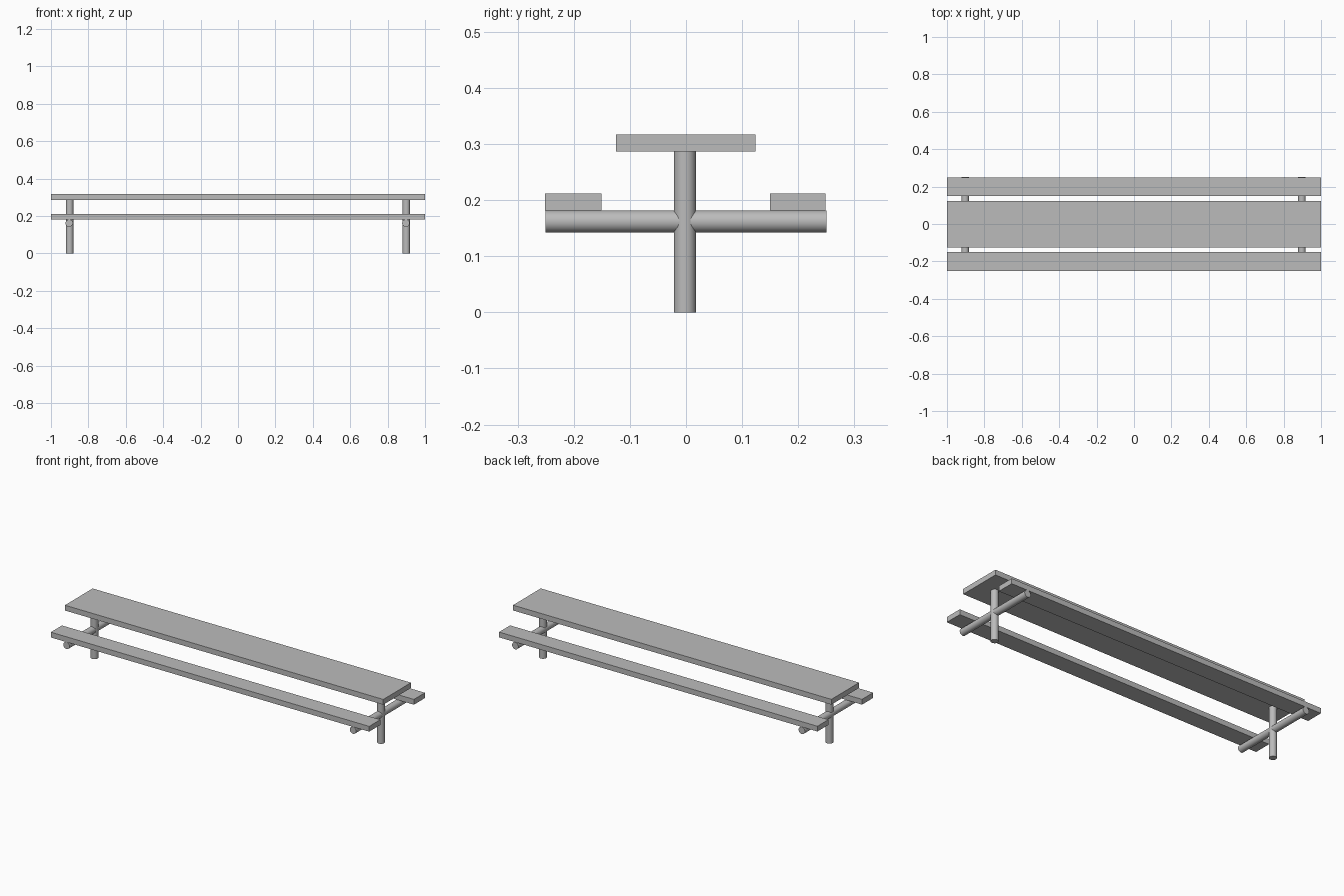
import bpy
import math

cube = bpy.data.objects.get("Cube")
if cube:
    bpy.data.objects.remove(cube, do_unlink=True)

grey = bpy.data.materials.new("plain_grey")
grey.use_nodes = True
colour = (0.5, 0.5, 0.5, 1)
grey.diffuse_color = colour
grey.node_tree.nodes["Principled BSDF"].inputs["Base Color"].default_value = colour


def board(name, y0, y1, z0, z1):
    """Full-length plank between the given y and z limits."""
    bpy.ops.mesh.primitive_cube_add(size=1, location=(0, (y0 + y1) / 2, (z0 + z1) / 2))
    ob = bpy.context.object
    ob.name = name
    ob.scale = (2, y1 - y0, z1 - z0)
    bpy.ops.object.transform_apply(location=False, rotation=False, scale=True)
    ob.data.materials.append(grey)


def tube(name, location, length, tilt=0):
    """Round capped bar, upright unless tilted about x."""
    bpy.ops.mesh.primitive_cylinder_add(vertices=48, radius=0.0197, depth=length,
                                        location=location, rotation=(tilt, 0, 0))
    ob = bpy.context.object
    ob.name = name
    ob.data.materials.append(grey)
    bpy.ops.object.shade_smooth_by_angle(angle=math.radians(40))


# Table top and the two bench seats
board("table_top", -0.125, 0.124, 0.287, 0.317)
board("front_seat", -0.251, -0.151, 0.182, 0.212)
board("back_seat", 0.15, 0.249, 0.182, 0.212)

# Post and seat-carrying crossbar at each end
for side, x in (("left", 0.9), ("right", -0.9)):
    tube(side + "_post", (x, -0.002, 0.1435), 0.287)
    tube(side + "_crossbar", (x - 0.0025, 0, 0.162), 0.501, math.pi / 2)
